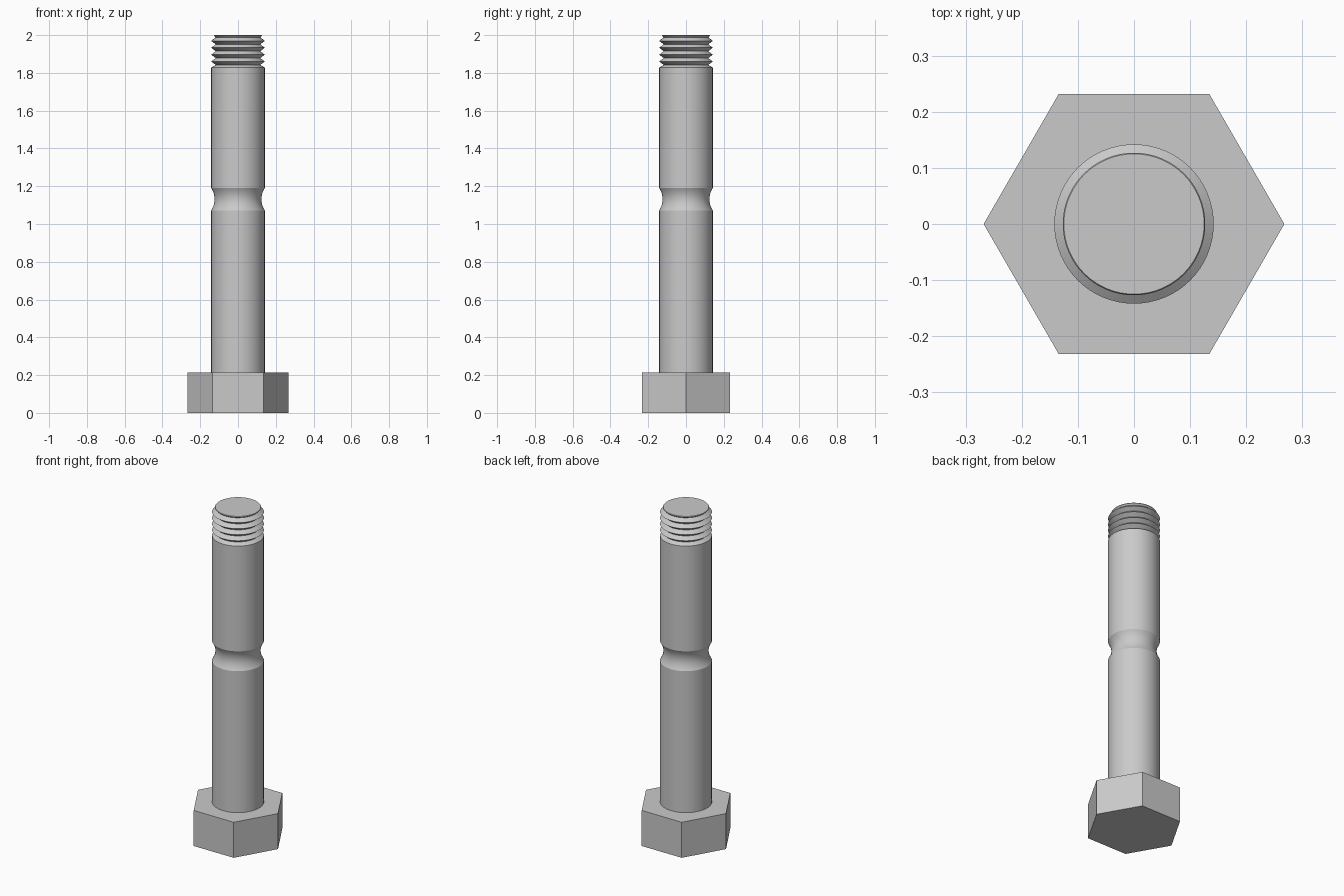
import bpy, bmesh, math

old = bpy.data.objects.get("Cube")
if old:
    bpy.data.objects.remove(old, do_unlink=True)

steel = bpy.data.materials.new("grey steel")
steel.use_nodes = True
colour = (0.59, 0.59, 0.59, 1)
steel.diffuse_color = colour
steel.node_tree.nodes["Principled BSDF"].inputs["Base Color"].default_value = colour


def lathe(name, profile, sides, cap_bottom=False, cap_top=False):
    """Turn a list of (radius, height) points around the z axis."""
    bm = bmesh.new()
    rings = []
    for r, z in profile:
        rings.append([bm.verts.new((r * math.cos(a), r * math.sin(a), z))
                      for a in (2 * math.pi * i / sides for i in range(sides))])
    for low, high in zip(rings, rings[1:]):
        for i in range(sides):
            j = (i + 1) % sides
            bm.faces.new((low[i], low[j], high[j], high[i]))
    if cap_bottom:
        bm.faces.new(rings[0][::-1])
    if cap_top:
        bm.faces.new(rings[-1])
    mesh = bpy.data.meshes.new(name)
    bm.to_mesh(mesh)
    bm.free()
    mesh.materials.append(steel)
    obj = bpy.data.objects.new(name, mesh)
    bpy.context.collection.objects.link(obj)
    bpy.ops.object.select_all(action="DESELECT")
    obj.select_set(True)
    bpy.context.view_layer.objects.active = obj
    bpy.ops.object.shade_smooth_by_angle(angle=math.radians(20))
    return obj


head_top, shank_top = 0.215, 1.828
shank_r, root_r, tip_r = 0.142, 0.118, 0.127

# Hexagonal head
lathe("hex_head", [(0.268, 0), (0.268, head_top)], 6, True, True)

# Shank with a concave groove around its middle
groove_z, half, depth, steps = 1.131, 0.06, 0.018, 12
shank = [(shank_r, head_top)]
for i in range(steps + 1):
    t = 2 * i / steps - 1
    shank.append((shank_r - depth * (1 - t * t), groove_z + half * t))
shank.append((shank_r, shank_top))
lathe("shank", shank, 64)

# Ring thread: alternating roots and crests up to the tip
pitch, root_z = 0.0365, 1.842
thread = [(shank_r, shank_top)]
for i in range(4):
    z = root_z + i * pitch
    thread += [(root_r, z), (shank_r, z + pitch / 2)]
thread += [(root_r, root_z + 4 * pitch), (tip_r, 1.997), (0.125, 2)]
lathe("thread", thread, 64, cap_top=True)
